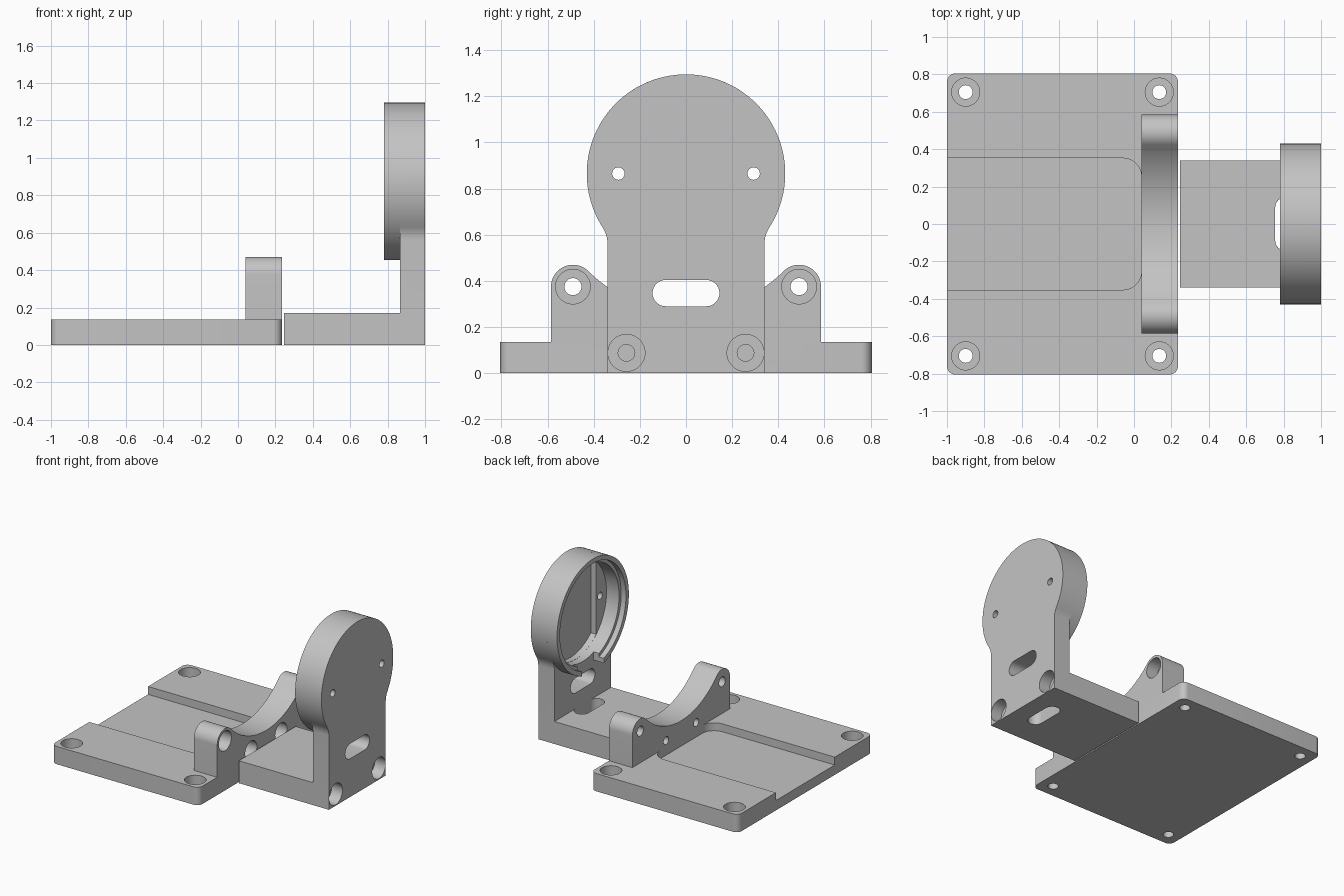
import bpy, bmesh, math
from mathutils import Vector

if "Cube" in bpy.data.objects:
    bpy.data.objects.remove(bpy.data.objects["Cube"], do_unlink=True)

grey = bpy.data.materials.new("plain grey")
grey.use_nodes = True
grey.diffuse_color = (0.55, 0.55, 0.55, 1)
grey.node_tree.nodes["Principled BSDF"].inputs["Base Color"].default_value = (0.55, 0.55, 0.55, 1)


def arc(cx, cy, r, a0, a1, n=16):
    """Points on an arc, angles in degrees."""
    return [(cx + r * math.cos(math.radians(a0 + (a1 - a0) * i / n)),
             cy + r * math.sin(math.radians(a0 + (a1 - a0) * i / n))) for i in range(n + 1)]


def circle(cx, cy, r, n=48):
    return arc(cx, cy, r, 0, 360, n)[:-1]


def rect(x0, x1, y0, y1):
    return [(x0, y0), (x1, y0), (x1, y1), (x0, y1)]


def prism(name, pts, axis, a, b):
    """Extrude a 2D profile along x (profile is y, z) or along z (profile is x, y)."""
    place = (lambda p, t: (t, p[0], p[1])) if axis == "x" else (lambda p, t: (p[0], p[1], t))
    bm = bmesh.new()
    low = [bm.verts.new(place(p, a)) for p in pts]
    face = bm.faces.new(low)
    new = bmesh.ops.extrude_face_region(bm, geom=[face])["geom"]
    move = Vector(place((0, 0), b - a))
    bmesh.ops.translate(bm, vec=move, verts=[v for v in new if isinstance(v, bmesh.types.BMVert)])
    bmesh.ops.recalc_face_normals(bm, faces=bm.faces)
    mesh = bpy.data.meshes.new(name)
    bm.to_mesh(mesh)
    bm.free()
    mesh.materials.append(grey)
    obj = bpy.data.objects.new(name, mesh)
    bpy.context.collection.objects.link(obj)
    return obj


def combine(target, operation, *others):
    """Apply a boolean with each helper, then delete the helper."""
    for other in others:
        bpy.context.view_layer.objects.active = target
        mod = target.modifiers.new("combine", "BOOLEAN")
        mod.operation, mod.solver, mod.object = operation, "EXACT", other
        bpy.ops.object.modifier_apply(modifier=mod.name)
        bpy.data.objects.remove(other, do_unlink=True)


def counterbore(target, axis, u, v, start, mid, end, r_big, r_small):
    """Wide bore from start to mid, narrow bore from start to end."""
    combine(target, "DIFFERENCE",
            prism("cutter", circle(u, v, r_big), axis, start, mid),
            prism("cutter", circle(u, v, r_small, 32), axis, start, end))


def smooth(obj):
    bpy.ops.object.select_all(action="DESELECT")
    obj.select_set(True)
    bpy.context.view_layer.objects.active = obj
    bpy.ops.object.shade_smooth_by_angle(angle=math.radians(30))


# Base plate with rounded corners
X0, X1, Y, T, C = -1.0, 0.235, 0.805, 0.135, 0.045
outline = (arc(X1 - C, Y - C, C, 0, 90, 8) + arc(X0 + C, Y - C, C, 90, 180, 8)
           + arc(X0 + C, C - Y, C, 180, 270, 8) + arc(X1 - C, C - Y, C, 270, 360, 8))
base = prism("base_plate", outline, "z", 0, T)

# Shallow channel, open at the far end
channel = [(-1.1, -0.352)] + arc(-0.06, -0.252, 0.1, -90, 0, 12) + arc(-0.06, 0.252, 0.1, 0, 90, 12) + [(-1.1, 0.352)]
combine(base, "DIFFERENCE", prism("cutter", channel, "z", 0.075, 0.3))

# Cradle wall: two round ears joined by a concave arc
right_half = [(0.585, 0.05)] + arc(0.49, 0.375, 0.095, 0, 135, 20)
dip = arc(0, 0.865, 0.598, -45, -135, 40)[1:-1]
left_half = [(-y, z) for y, z in reversed(right_half)]
cradle = prism("cradle_wall", right_half + dip + left_half, "x", 0.04, 0.235)
combine(base, "UNION", cradle)

# Screw holes in plate corners and cradle
for s in (-1, 1):
    for x in (-0.9, 0.135):
        counterbore(base, "z", x, s * 0.705, 0.2, 0.06, -0.1, 0.075, 0.037)
    counterbore(base, "x", s * 0.49, 0.375, 0.3, 0.14, -0.05, 0.075, 0.037)
    counterbore(base, "x", s * 0.18, 0.185, 0.3, 0.14, -0.05, 0.07, 0.03)
smooth(base)

# Upright bracket: keyhole-shaped wall with filleted neck
ZC, R = 0.865, 0.43
neck_angle = math.degrees(math.atan2(0.305, 0.47))
neck = arc(0.47, 0.56, 0.13, 180, 180 - neck_angle, 8)
head = arc(0, ZC, R, -neck_angle, 180 + neck_angle, 80)[1:-1]
wall = [(0.34, 0)] + neck + head + [(-y, z) for y, z in reversed(neck)] + [(-0.34, 0)]
bracket = prism("bracket", wall, "x", 0.865, 1.0)

# Foot and round rim of the bracket
combine(bracket, "UNION",
        prism("foot", rect(-0.34, 0.34, 0, 0.17), "x", 0.245, 0.9),
        prism("rim", circle(0, ZC, R, 112), "x", 0.78, 0.9))

# Stepped round pocket, inner channel and notch at the bottom of the rim
a = math.degrees(math.acos(0.247 / 0.37))
pocket_channel = arc(0, ZC, 0.369, a, 180 - a, 24) + arc(0, ZC, 0.369, 180 + a, 360 - a, 24)
combine(bracket, "DIFFERENCE",
        prism("cutter", circle(0, ZC, 0.395, 80), "x", 0.7, 0.82),
        prism("cutter", circle(0, ZC, 0.37, 80), "x", 0.7, 0.925),
        prism("cutter", pocket_channel, "x", 0.7, 0.97),
        prism("cutter", rect(-0.13, 0.13, 0.4, 0.56), "x", 0.7, 0.865))

# Slots through wall and foot
wall_slot = arc(0.088, 0.347, 0.057, -90, 90) + arc(-0.088, 0.347, 0.057, 90, 270)
foot_slot = arc(0.81, 0.088, 0.055, 0, 180) + arc(0.81, -0.088, 0.055, 180, 360)
combine(bracket, "DIFFERENCE",
        prism("cutter", wall_slot, "x", 0.8, 1.1),
        prism("cutter", foot_slot, "z", -0.1, 0.25))

# Screw holes in the bracket
for s in (-1, 1):
    combine(bracket, "DIFFERENCE", prism("cutter", circle(s * 0.293, ZC, 0.027, 24), "x", 0.9, 1.1))
    counterbore(bracket, "x", s * 0.258, 0.088, 1.1, 0.91, 0.2, 0.08, 0.036)
smooth(bracket)
